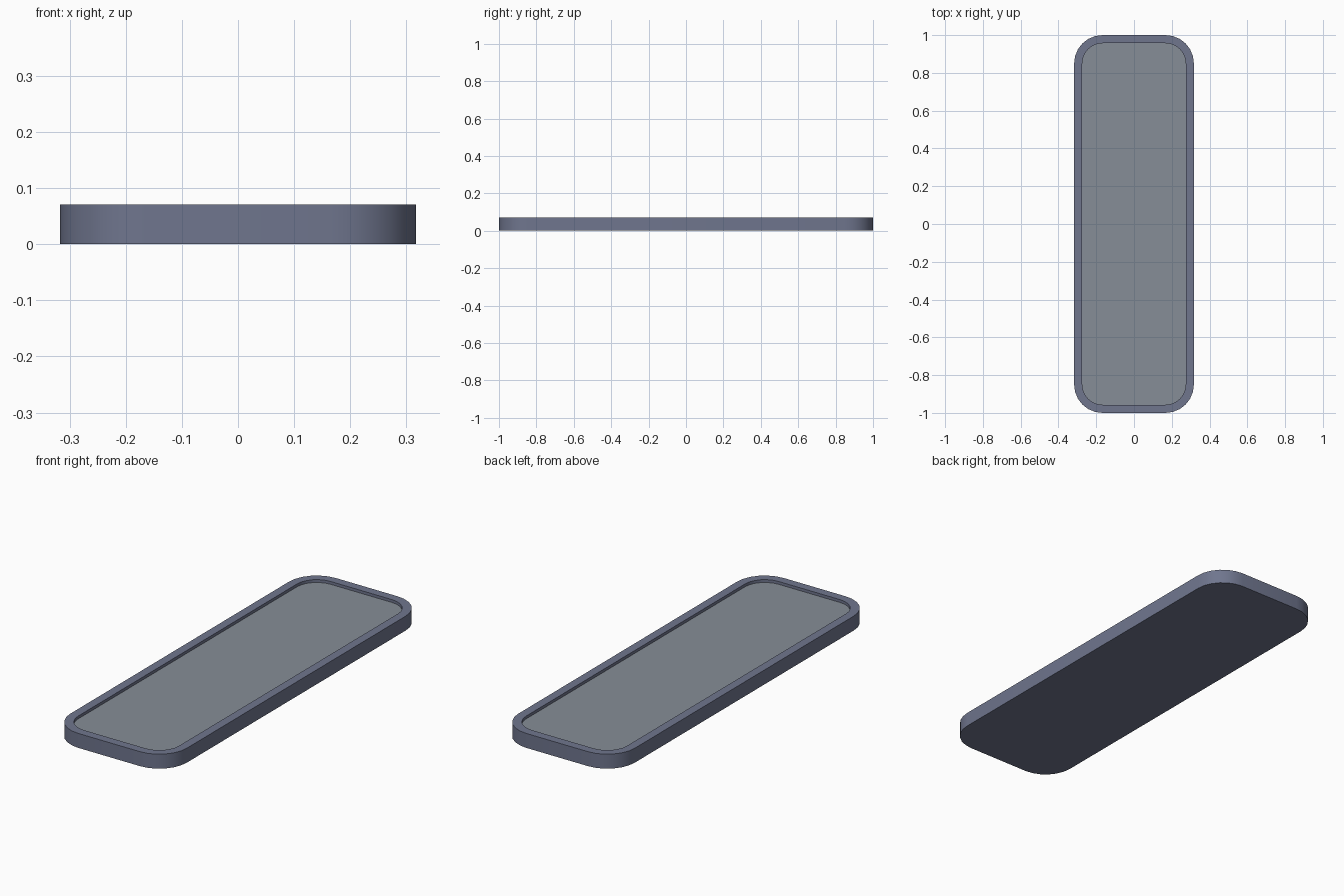
import bpy, bmesh, math

if "Cube" in bpy.data.objects:
    bpy.data.objects.remove(bpy.data.objects["Cube"])

SEG = 6  # segments per rounded corner


def outline(hx, hy, r):
    pts = []
    for i, (sx, sy) in enumerate([(1, 1), (-1, 1), (-1, -1), (1, -1)]):
        for k in range(SEG + 1):
            a = math.pi / 2 * (i + k / SEG)
            pts.append((sx * (hx - r) + r * math.cos(a),
                        sy * (hy - r) + r * math.sin(a)))
    return pts


def material(name, color):
    m = bpy.data.materials.new(name)
    m.diffuse_color = color
    m.use_nodes = True
    m.node_tree.nodes["Principled BSDF"].inputs["Base Color"].default_value = m.diffuse_color
    return m


def build(name, rings, mat, cap_start, cap_end):
    """Skin a stack of (half x, half y, radius, z) rounded rectangles."""
    bm = bmesh.new()
    loops = [[bm.verts.new((x, y, z)) for x, y in outline(hx, hy, r)]
             for hx, hy, r, z in rings]
    for a, b in zip(loops, loops[1:]):
        n = len(a)
        for i in range(n):
            j = (i + 1) % n
            bm.faces.new((a[i], a[j], b[j], b[i]))
    if cap_start:
        bm.faces.new(loops[0][::-1])
    if cap_end:
        bm.faces.new(loops[-1])
    me = bpy.data.meshes.new(name)
    bm.to_mesh(me)
    bm.free()
    ob = bpy.data.objects.new(name, me)
    bpy.context.collection.objects.link(ob)
    me.materials.append(mat)
    bpy.context.view_layer.objects.active = ob
    ob.select_set(True)
    bpy.ops.object.shade_smooth_by_angle(angle=math.radians(35))
    ob.select_set(False)
    return ob


HX, HY, R, H = 0.317, 1.0, 0.15, 0.071
RIM, PANEL_Z = 0.043, 0.057
inner = (HX - RIM, HY - RIM, R - RIM)

# Outer tray: closed base, side wall, flat rim and inner lip
build("tray_frame",
      [(HX, HY, R, 0), (HX, HY, R, H), (*inner, H), (*inner, PANEL_Z)],
      material("frame_blue", (0.16, 0.18, 0.27, 1)), True, False)

# Recessed flat panel
build("inset_panel", [(*inner, PANEL_Z)],
      material("panel_grey", (0.24, 0.27, 0.31, 1)), False, True)
